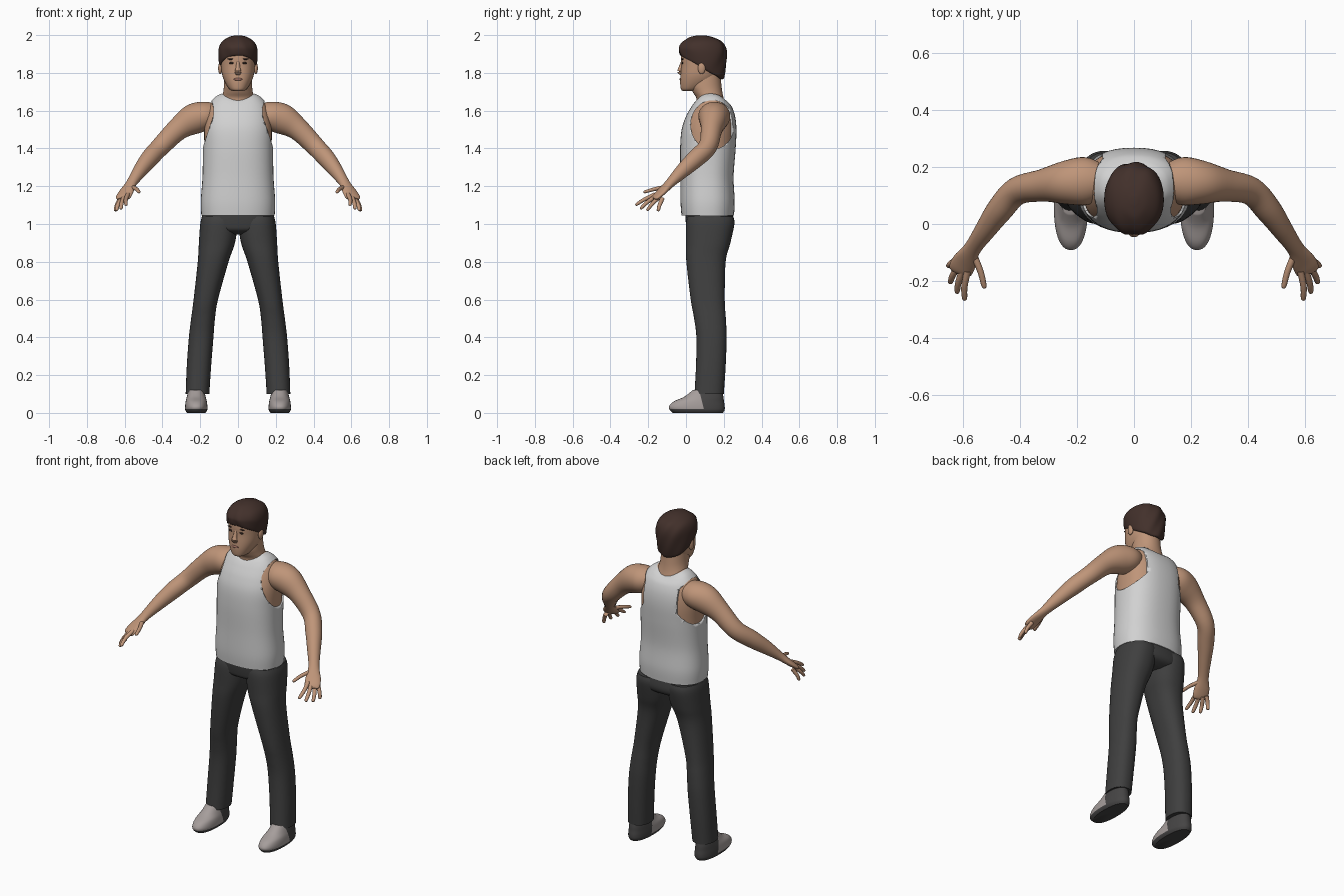
import bpy, bmesh, math
from mathutils import Vector, Matrix

cube = bpy.data.objects.get("Cube")
if cube:
    bpy.data.objects.remove(cube, do_unlink=True)


def material(name, *rgb):
    mat = bpy.data.materials.new(name)
    mat.use_nodes = True
    mat.diffuse_color = (*rgb, 1)
    mat.node_tree.nodes["Principled BSDF"].inputs["Base Color"].default_value = (*rgb, 1)
    return mat


skin = material("skin", .52, .30, .19)
white = material("shirt white", .64, .64, .64)
charcoal = material("trouser charcoal", .05, .05, .05)
brown = material("hair brown", .055, .03, .024)
grey = material("shoe grey", .38, .34, .33)
dark = material("shoe dark", .06, .058, .058)
eye_dark = material("eye dark", .03, .018, .014)
lip = material("lip", .36, .17, .13)


def finish(name, bm, *mats):
    """Turn a bmesh into a smooth-shaded object."""
    bmesh.ops.recalc_face_normals(bm, faces=bm.faces)
    mesh = bpy.data.meshes.new(name)
    bm.to_mesh(mesh)
    bm.free()
    for mat in mats:
        mesh.materials.append(mat)
    mesh.shade_smooth()
    mesh.set_sharp_from_angle(angle=math.radians(50))
    obj = bpy.data.objects.new(name, mesh)
    bpy.context.collection.objects.link(obj)
    return obj


def spline(rows, steps):
    """Fill in rows of numbers with a smooth curve through them."""
    rows = [Vector(r) for r in rows]
    out = []
    for i in range(len(rows) - 1):
        a, b = rows[i], rows[i + 1]
        ta = (b - rows[max(i - 1, 0)]) / 2
        tb = (rows[min(i + 2, len(rows) - 1)] - a) / 2
        for k in range(steps):
            t = k / steps
            h = t * t * (3 - 2 * t)
            out.append(a * (1 - h) + b * h + ta * t * (1 - t) ** 2 - tb * t * t * (1 - t))
    return out + [rows[-1]]


def skin_rings(rings):
    """Bridge rings of points and close both ends with fans."""
    bm = bmesh.new()
    loops = [[bm.verts.new(p) for p in ring] for ring in rings]
    n = len(loops[0])
    for low, high in zip(loops, loops[1:]):
        for i in range(n):
            j = (i + 1) % n
            bm.faces.new((low[i], low[j], high[j], high[i]))
    for loop in (loops[0], loops[-1]):
        mid = bm.verts.new(sum((v.co for v in loop), Vector()) / n)
        for i in range(n):
            bm.faces.new((loop[i], loop[(i + 1) % n], mid))
    return bm


def unit_ring(sides, power):
    for i in range(sides):
        a = math.tau * i / sides
        c, s = math.cos(a), math.sin(a)
        yield (math.copysign(abs(c) ** (2 / power), c),
               math.copysign(abs(s) ** (2 / power), s))


def stack(rows, side=1, power=2.3, inset=0, steps=5):
    """Loft upward; row = z, x min, x max, y front, y back, side rise, front rise."""
    rings = []
    for z, x0, x1, y0, y1, saddle, tilt in spline(rows, steps):
        cx, cy = (x0 + x1) / 2, (y0 + y1) / 2
        rx, ry = (x1 - x0) / 2 - inset, (y1 - y0) / 2 - inset
        rings.append([Vector((side * (cx + rx * c), cy + ry * s,
                              z + saddle * c * c - tilt * s))
                      for c, s in unit_ring(44, power)])
    return skin_rings(rings)


def tube(rows, side=1, sides=20, steps=5):
    """Loft along a path; row = x, y, z, level radius, upright radius."""
    pts = spline(rows, steps)
    rings = []
    for i, p in enumerate(pts):
        centre = Vector(p[:3])
        ahead = Vector(pts[min(i + 1, len(pts) - 1)][:3])
        behind = Vector(pts[max(i - 1, 0)][:3])
        along = (ahead - behind).normalized()
        u = along.cross(Vector((0, 0, 1))).normalized()
        v = u.cross(along)
        ring = [centre + u * c * p[3] + v * s * p[4] for c, s in unit_ring(sides, 2)]
        rings.append([Vector((side * q.x, q.y, q.z)) for q in ring])
    return skin_rings(rings)


def blob(name, mat, centre, size):
    bm = bmesh.new()
    bmesh.ops.create_uvsphere(bm, u_segments=20, v_segments=12, radius=1,
                              matrix=Matrix.LocRotScale(Vector(centre), None, Vector(size)))
    return finish(name, bm, mat)


def even(z, half, front, back, saddle=0, tilt=0):
    return (z, -half, half, front, back, saddle, tilt)


# Torso and the sleeveless shirt over it
torso = [even(1.045, .194, -.024, .254), even(1.12, .197, -.029, .258),
         even(1.25, .188, -.029, .252), even(1.4, .186, -.031, .263),
         even(1.5, .187, -.023, .267), even(1.57, .178, 0, .26),
         even(1.62, .155, .028, .243, .012), even(1.645, .122, .046, .222, .026),
         even(1.656, .089, .058, .204, .034)]
finish("torso", stack(torso, power=2.4, inset=.008), skin)
shirt = finish("shirt", stack(torso, power=2.4, steps=7), white)
for side in (1, -1):
    bm = bmesh.new()
    bmesh.ops.create_cone(bm, cap_ends=True, segments=48, radius1=1, radius2=1, depth=1)
    bmesh.ops.transform(bm, verts=bm.verts, matrix=Matrix.Translation((side * .21, .14, 1.525))
                        @ Matrix.Diagonal((.2, .115, .13, 1))
                        @ Matrix.Rotation(math.pi / 2, 4, "Y"))
    cutter = finish("armhole_cutter", bm)
    cutter.hide_render = True
    cut = shirt.modifiers.new("armhole", "BOOLEAN")
    cut.operation, cut.solver, cut.object = "DIFFERENCE", "EXACT", cutter
    bpy.context.view_layer.objects.active = shirt
    bpy.ops.object.modifier_apply(modifier=cut.name)
    bpy.data.objects.remove(cutter, do_unlink=True)

# Trousers
hips = [even(.945, .1, .06, .2), even(.965, .18, .012, .242),
        even(1, .196, 0, .256), even(1.06, .188, -.005, .246)]
finish("trouser_hips", stack(hips), charcoal)
leg = [(.1, .152, .277, .045, .2), (.25, .142, .271, .053, .21), (.4, .13, .26, .055, .215),
       (.5, .122, .248, .043, .211), (.6, .106, .235, .025, .205), (.8, .05, .213, .002, .21),
       (.9, .016, .207, 0, .235), (1, .003, .2, 0, .256), (1.04, .01, .19, .01, .25)]

# Shoes, widest just above the sole
shoe = [(0, .172, .27, -.07, .195), (.015, .163, .279, -.086, .204),
        (.035, .162, .28, -.09, .205), (.06, .165, .277, -.066, .201),
        (.085, .171, .271, -.01, .198), (.12, .18, .262, .035, .19)]

# Arms run from the shoulder through the elbow to the knuckles
arm = [(.11, .15, 1.585, .06, .055), (.17, .15, 1.573, .084, .076),
       (.24, .145, 1.553, .076, .08), (.32, .135, 1.5, .057, .06),
       (.41, .115, 1.41, .049, .051), (.47, .05, 1.345, .046, .048),
       (.52, -.02, 1.28, .037, .038), (.565, -.085, 1.215, .03, .024),
       (.592, -.13, 1.17, .042, .018), (.608, -.162, 1.141, .042, .014),
       (.613, -.173, 1.132, .03, .006)]
fingers = {"index": ((.583, -.165, 1.156), (.594, -.22, 1.13), (.593, -.267, 1.1)),
           "middle": ((.6, -.16, 1.147), (.615, -.205, 1.115), (.62, -.242, 1.08)),
           "ring": ((.615, -.148, 1.138), (.635, -.18, 1.105), (.644, -.207, 1.071)),
           "little": ((.622, -.125, 1.135), (.642, -.14, 1.1), (.651, -.148, 1.068)),
           "thumb": ((.565, -.1, 1.197), (.538, -.165, 1.185), (.523, -.225, 1.168))}

for side, label in ((1, "left"), (-1, "right")):
    finish(label + "_trouser_leg", stack([r + (0, 0) for r in leg], side), charcoal)
    bm = stack([r + (0, 0) for r in shoe], side)
    for point, normal in (((0, 0, .02), (0, 0, 1)), ((0, .1, 0), (0, 1, .25))):
        bmesh.ops.bisect_plane(bm, geom=bm.verts[:] + bm.edges[:] + bm.faces[:],
                               plane_co=point, plane_no=normal)
    for face in bm.faces:
        mid = face.calc_center_median()
        face.material_index = int(mid.z < .02 or mid.y + mid.z / 4 > .1)
    finish(label + "_shoe", bm, grey, dark)
    finish(label + "_arm", tube(arm, side, 32), skin)
    for name, (base, mid, tip) in fingers.items():
        near = Vector(mid).lerp(Vector(tip), .85)
        rows = [(*base, .012, .012), (*mid, .011, .01), (*near, .009, .008),
                (*tip, .003, .003)]
        finish(f"{label}_{name}_finger", tube(rows, side, 12, 4), skin)
    # Features on each side of the face
    blob(label + "_ear", skin, (side * .094, .083, 1.825), (.011, .02, .032))
    blob(label + "_eye", eye_dark, (side * .035, -.019, 1.852), (.014, .005, .0055))
    blob(label + "_eyebrow", brown, (side * .036, -.018, 1.873), (.021, .006, .004))

# Neck and head
neck = [even(1.62, .098, .05, .215), even(1.665, .086, .055, .2),
        even(1.7, .078, .035, .192), even(1.74, .074, .02, .187), even(1.82, .07, .03, .18)]
finish("neck", stack(neck, power=2.1), skin)
head = [even(1.705, .028, -.018, .05), even(1.715, .046, -.027, .085),
        even(1.75, .069, -.031, .145), even(1.79, .084, -.029, .172),
        even(1.84, .09, -.025, .185), even(1.88, .091, -.026, .193),
        even(1.92, .088, -.02, .193), even(1.96, .065, .015, .16), even(1.98, .03, .06, .11)]
finish("head", stack(head, power=2.2), skin)
finish("nose", tube([(0, -.018, 1.86, .008, .008), (0, -.029, 1.825, .012, .011),
                     (0, -.034, 1.806, .018, .012), (0, -.025, 1.791, .012, .005)]), skin)
blob("lips", lip, (0, -.028, 1.766), (.023, .007, .007))

# Short hair, low at the nape and high over the forehead
hair = [even(1.828, .088, -.018, .187, 0, .062), even(1.836, .098, -.031, .2, 0, .06),
        even(1.885, .104, -.038, .213, 0, .035), even(1.93, .102, -.036, .213, 0, .01),
        even(1.965, .085, -.016, .19), even(1.99, .048, .025, .14),
        even(1.999, .012, .07, .1)]
bm = stack(hair, power=2.1)
for v in bm.verts:
    # Gentle locks
    v.co.y += .003 * math.sin(v.co.x * 90 + v.co.z * 40)
finish("hair", bm, brown)
